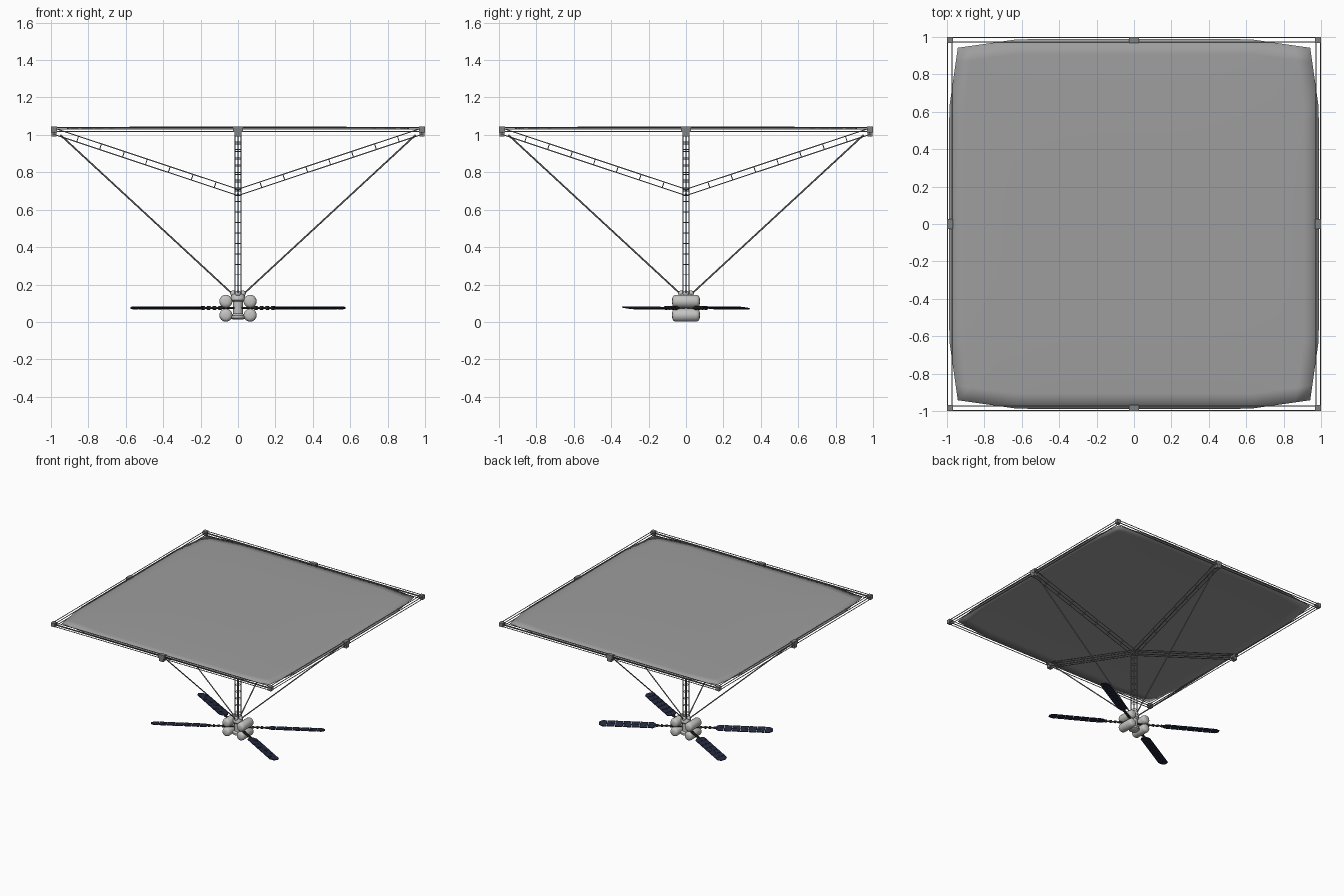
import bpy, bmesh, math
from mathutils import Vector, Matrix

if "Cube" in bpy.data.objects:
    bpy.data.objects.remove(bpy.data.objects["Cube"])

def mat(name, r, g, b):
    m = bpy.data.materials.new(name)
    m.diffuse_color = (r, g, b, 1)
    m.use_nodes = True
    m.node_tree.nodes["Principled BSDF"].inputs["Base Color"].default_value = m.diffuse_color
    return m

MIRROR = mat("reflector grey", 0.34, 0.34, 0.34)
TRUSS = mat("truss grey", 0.22, 0.22, 0.22)
TANK = mat("light metal", 0.55, 0.55, 0.54)
NAVY = mat("panel navy", 0.018, 0.024, 0.055)
DARK = mat("dark metal", 0.04, 0.04, 0.045)
V = Vector

def finish(bm, name, material, smooth=False):
    bmesh.ops.recalc_face_normals(bm, faces=bm.faces[:])
    me = bpy.data.meshes.new(name)
    bm.to_mesh(me)
    bm.free()
    ob = bpy.data.objects.new(name, me)
    bpy.context.collection.objects.link(ob)
    me.materials.append(material)
    if smooth:
        bpy.context.view_layer.objects.active = ob
        ob.select_set(True)
        bpy.ops.object.shade_smooth_by_angle(angle=math.radians(40))
        ob.select_set(False)
    return ob

def rod(bm, p, q, r, sides=5):
    d = q - p
    m = Matrix.Translation((p + q) / 2) @ d.to_track_quat('Z', 'Y').to_matrix().to_4x4()
    bmesh.ops.create_cone(bm, cap_ends=True, segments=sides, radius1=r, radius2=r,
                          depth=d.length, matrix=m)

def box(bm, c, s):
    bmesh.ops.create_cube(bm, size=1, matrix=Matrix.Translation(c) @ Matrix.Diagonal((*s, 1)))

def truss(bm, p, q, side, half, step, r=0.003):
    """Four rails with square rungs between p and q."""
    d = (q - p).normalized()
    up = d.cross(side).normalized()
    cs = [side * a * half + up * b * half for a, b in ((1, 1), (1, -1), (-1, -1), (-1, 1))]
    for c in cs:
        rod(bm, p + c, q + c, r)
    n = round((q - p).length / step)
    for k in range(n + 1):
        o = p.lerp(q, k / n)
        for j in range(4):
            rod(bm, o + cs[j], o + cs[j - 1], r * 0.8, 4)

def lathe(bm, prof, m, seg=24):
    rings = [[bm.verts.new(m @ V((r * math.cos(2 * math.pi * k / seg),
              r * math.sin(2 * math.pi * k / seg), z))) for k in range(seg)] for r, z in prof]
    for a, b in zip(rings, rings[1:]):
        for k in range(seg):
            bm.faces.new((a[k - 1], a[k], b[k], b[k - 1]))
    bm.faces.new(rings[0])
    bm.faces.new(rings[-1])

AXES = [V((1, 0, 0)), V((0, 1, 0)), V((-1, 0, 0)), V((0, -1, 0))]
Z = V((0, 0, 1))

# reflector membrane: gently domed square with clipped corners
bm = bmesh.new()
bmesh.ops.create_grid(bm, x_segments=24, y_segments=24, size=1)
edge = lambda t: 0.988 - 0.046 * max(0, (abs(t) - 0.66) / 0.34)
for v in bm.verts:
    x, y = v.co.x, v.co.y
    v.co = (x * edge(y), y * edge(x), 1.032 + 0.013 * (1 - x ** 4) * (1 - y ** 4))
ob = finish(bm, "reflector_membrane", MIRROR, True)
sol = ob.modifiers.new("thickness", 'SOLIDIFY')
sol.thickness = 0.004
sol.offset = -1

# square rim frame: four rails per side
bm = bmesh.new()
for d in AXES:
    s = Z.cross(d)
    for off in (0.972, 0.996):
        for z in (1.018, 1.038):
            c = d * off + Z * z
            rod(bm, c - s * 0.98, c + s * 0.98, 0.003)
finish(bm, "rim_frame", TRUSS)

# corner and mid-side nodes
bm = bmesh.new()
for sx in (-1, 1):
    for sy in (-1, 1):
        box(bm, V((sx * 0.984, sy * 0.984, 1.029)), (0.032, 0.032, 0.032))
finish(bm, "corner_nodes", TRUSS)
bm = bmesh.new()
for d in AXES:
    s = Z.cross(d)
    size = [0.03 * abs(d[i]) + 0.054 * abs(s[i]) for i in (0, 1)]
    box(bm, d * 0.984 + Z * 1.03, (*size, 0.03))
    size = [0.028 * abs(d[i]) + 0.036 * abs(s[i]) for i in (0, 1)]
    box(bm, d * 0.984 + Z * 1.003, (*size, 0.026))
finish(bm, "side_nodes", TRUSS)

# four support arms under the reflector
bm = bmesh.new()
for d in AXES:
    truss(bm, Z * 0.692, d * 0.98 + Z * 1.018, Z.cross(d), 0.016, 0.125)
finish(bm, "support_arms", TRUSS)

# central mast
bm = bmesh.new()
truss(bm, Z * 0.14, Z * 0.70, V((1, 0, 0)), 0.016, 0.056)
finish(bm, "central_mast", TRUSS)

# bracing struts from hub to side nodes
bm = bmesh.new()
for d in AXES:
    rod(bm, d * 0.028 + Z * 0.148, d * 0.95 + Z * 1.0, 0.0045, 6)
finish(bm, "bracing_struts", TRUSS)

# four propellant tanks lying along y
prof = [(0.012, -0.074), (0.024, -0.071), (0.031, -0.065), (0.035, -0.054)]
prof += [(r, -y) for r, y in reversed(prof)]
bm = bmesh.new()
for sx in (-1, 1):
    for z in (0.036, 0.110):
        lathe(bm, prof, Matrix.Translation((sx * 0.065, 0, z)) @ Matrix.Rotation(math.pi / 2, 4, 'X'))
finish(bm, "tanks", TANK, True)

# central hub body, with strut knobs on top
bm = bmesh.new()
lathe(bm, [(0.03, 0.014), (0.04, 0.02), (0.04, 0.034), (0.026, 0.044), (0.026, 0.108),
           (0.038, 0.118), (0.038, 0.138), (0.028, 0.15)], Matrix(), 16)
finish(bm, "hub_body", TANK, True)
bm = bmesh.new()
for d in AXES:
    bmesh.ops.create_uvsphere(bm, u_segments=12, v_segments=8, radius=0.016,
                              matrix=Matrix.Translation(d * 0.026 + Z * 0.152))
finish(bm, "strut_knobs", TANK, True)

# four solar wings in an X, tilted slightly to the back
panels, booms = bmesh.new(), bmesh.new()
tilt = math.radians(8)
for sx in (-1, 1):
    for sy in (-1, 1):
        d = V((sx * math.cos(math.radians(29.5)), sy * math.sin(math.radians(29.5)), 0))
        lat = V((-d.y, d.x, 0)) * sx
        lat = lat * math.cos(tilt) - Z * math.sin(tilt)
        n = d.cross(lat)
        O = Z * 0.075
        N, r0, r1, w = 7, 0.225, 0.655, 0.038
        step = (r1 - r0) / N
        for k in range(N):
            a, b = r0 + k * step, r0 + (k + 1) * step - 0.004
            wa = w * 0.55 if k == 0 else w
            wb = w * 0.45 if k == N - 1 else w
            am, bmid = (a + 0.02 if k == 0 else a), (b - 0.025 if k == N - 1 else b)
            outline = [(a, -wa), (am, -w), (bmid, -w), (b, -wb), (b, wb), (bmid, w), (am, w), (a, wa)]
            outline = list(dict.fromkeys(outline))
            top, bot = [[panels.verts.new(O + d * u + lat * t + n * h) for u, t in outline]
                        for h in (0.0025, -0.0025)]
            panels.faces.new(top)
            panels.faces.new(bot[::-1])
            for j in range(len(top)):
                panels.faces.new((top[j - 1], bot[j - 1], bot[j], top[j]))
        # boom with hinge beads and a spine through the panels
        rod(booms, O + d * 0.02, O + d * 0.24, 0.006, 8)
        rod(booms, O + d * 0.22, O + d * 0.64, 0.0032, 4)
        for r in (0.11, 0.145, 0.18, 0.215):
            rod(booms, O + d * (r - 0.008) , O + d * (r + 0.008), 0.011, 8)
finish(panels, "solar_panels", NAVY)
finish(booms, "panel_booms", DARK)
